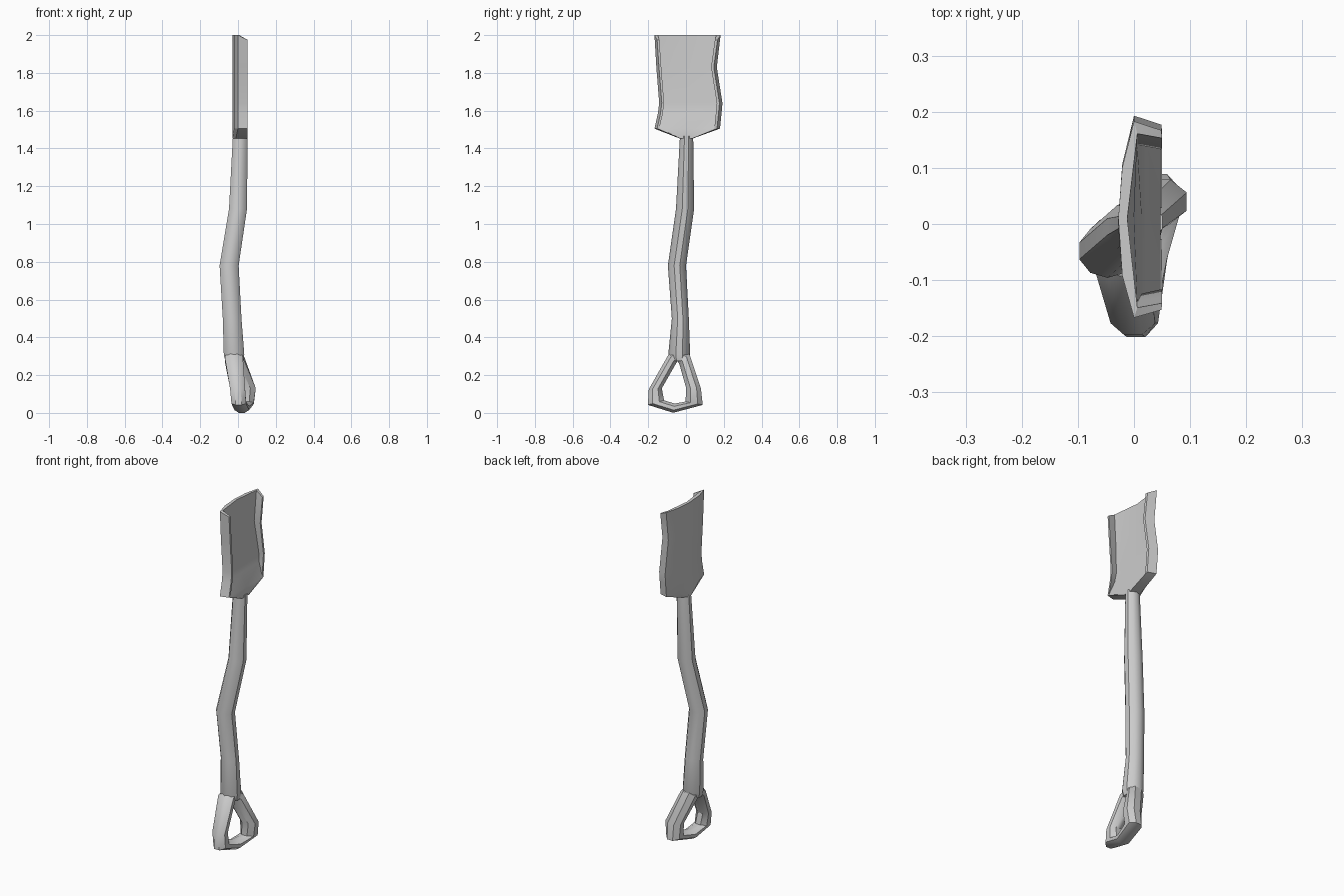
import bpy, bmesh, math
from mathutils import Vector

if "Cube" in bpy.data.objects:
    bpy.data.objects.remove(bpy.data.objects["Cube"])


def loft(name, rings, closed=False, angle=35):
    """Skin a list of equal-length point rings; closed joins last ring to first."""
    bm = bmesh.new()
    vs = [[bm.verts.new(p) for p in r] for r in rings]
    n, m = len(rings), len(rings[0])
    for i in range(n if closed else n - 1):
        a, b = vs[i], vs[(i + 1) % n]
        for j in range(m):
            k = (j + 1) % m
            bm.faces.new((a[j], a[k], b[k], b[j]))
    if not closed:
        caps = [bm.faces.new(vs[0]), bm.faces.new(vs[-1])]
        bmesh.ops.triangulate(bm, faces=caps)
    bmesh.ops.recalc_face_normals(bm, faces=bm.faces)
    me = bpy.data.meshes.new(name)
    bm.to_mesh(me)
    bm.free()
    ob = bpy.data.objects.new(name, me)
    bpy.context.collection.objects.link(ob)
    bpy.context.view_layer.objects.active = ob
    ob.select_set(True)
    bpy.ops.object.shade_smooth_by_angle(angle=math.radians(angle))
    ob.select_set(False)
    return ob


def oval(c, u, v, n=10):
    c, u, v = Vector(c), Vector(u), Vector(v)
    ts = [2 * math.pi * (i + 0.5) / n for i in range(n)]
    return [c + u * math.cos(t) + v * math.sin(t) for t in ts]


# crooked shaft: x, y, z, radius in x, radius in y
shaft = [
    (-0.020, -0.036, 0.275, 0.050, 0.046),
    (-0.021, -0.036, 0.310, 0.057, 0.058),
    (-0.031, -0.030, 0.500, 0.052, 0.045),
    (-0.047, -0.048, 0.780, 0.053, 0.048),
    (0.000, -0.005, 1.080, 0.050, 0.048),
    (0.012, 0.003, 1.465, 0.041, 0.035),
]
loft("shaft", [oval((x, y, z), (rx, 0, 0), (0, ry, 0))
               for x, y, z, rx, ry in shaft])

# twisted D grip: inner y, z, outer y, z, centre x, half depth in x
grip = [
    (-0.045, 0.272, -0.037, 0.350, -0.020, 0.040),
    (-0.036, 0.258, 0.020, 0.310, -0.014, 0.052),
    (0.000, 0.130, 0.080, 0.130, 0.045, 0.053),
    (-0.004, 0.060, 0.090, 0.042, 0.042, 0.045),
    (-0.060, 0.050, -0.068, 0.000, 0.020, 0.042),
    (-0.115, 0.067, -0.203, 0.042, 0.004, 0.042),
    (-0.127, 0.130, -0.198, 0.125, -0.002, 0.043),
    (-0.054, 0.258, -0.093, 0.310, -0.022, 0.052),
]
rings = []
for iy, iz, oy, oz, cx, hx in grip:
    rings.append(oval((cx, (iy + oy) / 2, (iz + oz) / 2),
                      (0, (oy - iy) / 1.9, (oz - iz) / 1.9), (hx, 0, 0), 8))
loft("grip", rings, closed=True)

# blade: bowed back, raised side lips, floor ramping up to the neck
# z, left edge y, right edge y, floor x, lip height drop
blade = [
    (2.00, -0.167, 0.183, -0.012, 0.025),
    (1.83, -0.157, 0.163, 0.000, 0),
    (1.64, -0.142, 0.193, 0.014, 0),
    (1.585, -0.149, 0.188, 0.020, 0),
    (1.505, -0.167, 0.180, 0.047, 0),
]
rings = []
for z, yl, yr, f, drop in blade:
    corner = max(f, 0.006)
    rings.append([
        (0.0, yl, z), (-0.021, yl * 0.55, z), (-0.028, 0.01, z),
        (-0.021, yr * 0.55, z), (0.0, yr, z),
        (0.049, yr - 0.016, z - drop), (0.050, yr - 0.030, z - drop),
        (corner, yr - 0.022, z), (f, 0.01, z), (corner, yl + 0.018, z),
        (0.050, yl + 0.026, z - drop), (0.049, yl + 0.014, z - drop)])
# neck collar closing onto the shaft
rings.append([(x if x > 0.04 else x * 0.6 - 0.012, y * 0.19, 1.452)
              for x, y, z in rings[-1]])
loft("blade", rings, angle=30)
